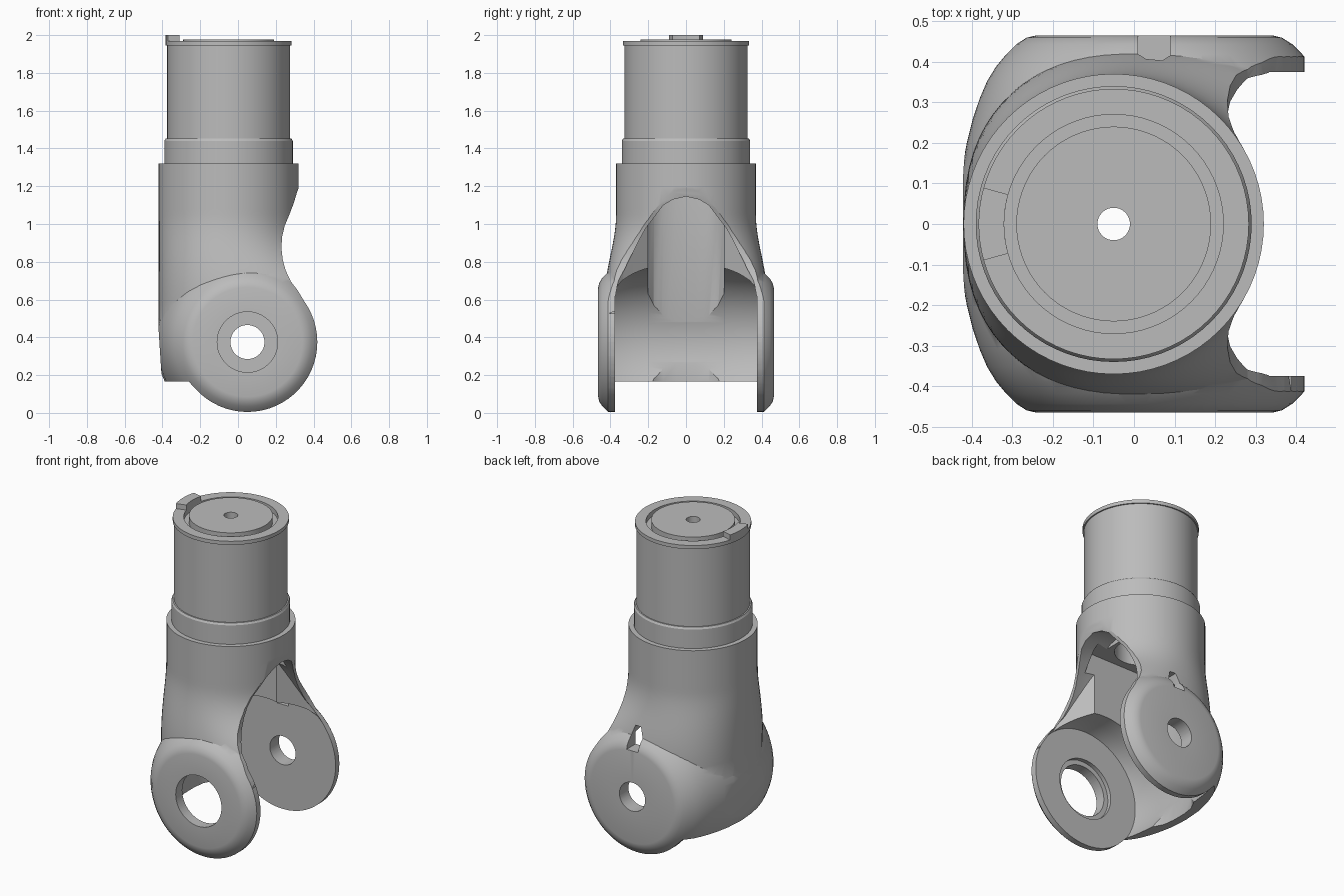
import bpy
import bmesh
import math
from mathutils import Vector

if "Cube" in bpy.data.objects:
    bpy.data.objects.remove(bpy.data.objects["Cube"])

JOINT = Vector((0.05, 0, 0.375))   # pivot axis of the fork, along y
TUBE_X = -0.05                     # vertical axis of the tube

grey = bpy.data.materials.new("plain grey")
grey.use_nodes = True
grey.diffuse_color = (0.5, 0.5, 0.5, 1)
grey.node_tree.nodes["Principled BSDF"].inputs["Base Color"].default_value = (0.5, 0.5, 0.5, 1)


def finish_mesh(name, bm):
    bmesh.ops.remove_doubles(bm, verts=bm.verts, dist=1e-5)
    bmesh.ops.recalc_face_normals(bm, faces=bm.faces)
    mesh = bpy.data.meshes.new(name)
    bm.to_mesh(mesh)
    bm.free()
    obj = bpy.data.objects.new(name, mesh)
    bpy.context.collection.objects.link(obj)
    return obj


def lathe(name, profile, center, axis, closed=False, steps=72):
    """Spin (radius, height) points around the given axis."""
    bm = bmesh.new()
    axis = Vector(axis)
    center = Vector(center)
    verts = [bm.verts.new(center + Vector((r, 0, 0)) + axis * h) for r, h in profile]
    edges = [bm.edges.new(pair) for pair in zip(verts, verts[1:])]
    if closed:
        edges.append(bm.edges.new((verts[-1], verts[0])))
    bmesh.ops.spin(bm, geom=verts + edges, cent=center, axis=axis,
                   angle=math.tau, steps=steps, use_duplicate=False)
    return finish_mesh(name, bm)


def drum(name, half):
    """Lathe on the pivot axis, mirrored front to back; half ends at y = 0."""
    profile = half + [(r, -y) for r, y in reversed(half[:-1])]
    return lathe(name, profile, JOINT, (0, 1, 0), steps=96)


def prism(name, points, offset):
    """Extrude a polygon of 3D points along an offset."""
    bm = bmesh.new()
    face = bm.faces.new([bm.verts.new(p) for p in points])
    moved = bmesh.ops.extrude_face_region(bm, geom=[face], use_keep_orig=True)["geom"]
    bmesh.ops.translate(bm, vec=offset,
                        verts=[g for g in moved if isinstance(g, bmesh.types.BMVert)])
    return finish_mesh(name, bm)


def plan_prism(name, half, z0, z1):
    """Vertical prism from a half plan outline mirrored in y."""
    plan = half + [(x, -y) for x, y in reversed(half)]
    return prism(name, [(x, y, z0) for x, y in plan], (0, 0, z1 - z0))


def cylinder_y(name, radius, y0, y1):
    return lathe(name, [(0, y0), (radius, y0), (radius, y1), (0, y1)], JOINT, (0, 1, 0))


def boolean(target, tool, operation):
    mod = target.modifiers.new("cut", "BOOLEAN")
    mod.solver = "EXACT"
    mod.operation = operation
    mod.object = tool
    bpy.context.view_layer.objects.active = target
    bpy.ops.object.modifier_apply(modifier=mod.name)
    bpy.data.objects.remove(tool)


# Fork body: round at the top, widening smoothly towards the joint
def body_section(z, count=72):
    s = min(max((1.05 - z) / 0.43, 0), 1)
    t = s * s * (3 - 2 * s)
    half_y, power, right = 0.37 + 0.06 * t, 2 + 0.4 * t, 0.32 + 0.2 * t ** 1.7
    cx, half_x = (right - 0.42) / 2, (right + 0.42) / 2
    for i in range(count):
        a = math.tau * i / count
        c, s = math.cos(a), math.sin(a)
        yield (cx + half_x * math.copysign(abs(c) ** (2 / power), c),
               half_y * math.copysign(abs(s) ** (2 / power), s), z)


bm = bmesh.new()
levels = [0.33, 0.47] + [0.6 + 0.03 * i for i in range(17)] + [1.2, 1.32]
rings = [[bm.verts.new(p) for p in body_section(z)] for z in levels]
for a, b in zip(rings, rings[1:]):
    for i in range(len(a)):
        j = (i + 1) % len(a)
        bm.faces.new((a[i], a[j], b[j], b[i]))
bm.faces.new(rings[0])
bm.faces.new(rings[-1])
body = finish_mesh("fork_body", bm)

# Joint drum: flat round cheeks with rims that curve back into the body
boolean(body, drum("joint_drum", [
    (0, 0.465), (0.29, 0.465), (0.315, 0.459), (0.34, 0.443), (0.365, 0.418),
    (0.39, 0.388), (0.412, 0.352), (0.43, 0.31), (0.447, 0.26), (0.462, 0.2),
    (0.477, 0.12), (0.485, 0)]), "UNION")

# Side outline: waist above the joint, round lower end, flat heel
outline = [(-0.421, 1.4), (0.33, 1.4), (0.33, 1.21), (0.313, 1.17), (0.295, 1.11),
           (0.272, 1.05), (0.247, 0.99), (0.233, 0.93), (0.23, 0.87), (0.237, 0.81),
           (0.252, 0.755), (0.28, 0.695), (0.315, 0.65)]
for deg in range(36, -139, -6):
    a = math.radians(deg)
    outline.append((JOINT.x + 0.37 * math.cos(a), JOINT.z + 0.37 * math.sin(a)))
outline += [(-0.26, 0.165), (-0.39, 0.165), (-0.405, 0.2), (-0.421, 0.45)]
boolean(body, prism("outline_cutter", [(x, -0.7, z) for x, z in outline], (0, 1.4, 0)), "INTERSECT")

# Arched opening, flaring between the arms
flare = drum("flare_cutter", [
    (0, 0.374), (0.373, 0.374), (0.4, 0.355), (0.434, 0.325), (0.51, 0.28),
    (0.63, 0.215), (0.7, 0.165), (0.764, 0.12), (0.795, 0.07), (0.812, 0)])
boolean(flare, plan_prism("flare_limit", [
    (0.9, 0.5), (0.34, 0.5), (0.3, 0.375), (0.25, 0.335), (0.2, 0.28), (0.12, 0.19)],
    -0.6, 1.4), "INTERSECT")
boolean(body, flare, "DIFFERENCE")

# Round pocket between the cheeks and the column hollow above it
boolean(body, drum("pocket_cutter", [
    (0, 0.375), (0.374, 0.375), (0.383, 0.34), (0.392, 0.28), (0.4, 0.2), (0.4, 0)]), "DIFFERENCE")
boolean(body, plan_prism("column_cutter", [
    (0.2, 0.2), (-0.26, 0.2), (-0.3, 0.17), (-0.325, 0.12), (-0.335, 0.05)],
    0.1, 1.15), "DIFFERENCE")

# Cable bore, pivot holes, counterbore and slot
bore = lathe("bore_cutter", [(0, 1.1), (0.15, 1.1), (0.15, 1.5), (0, 1.5)], (TUBE_X, 0, 0), (0, 0, 1))
slot = prism("slot_cutter", [(0.01, 0.3, 0.665), (0.09, 0.3, 0.665), (0.09, 0.3, 0.74),
                             (0.07, 0.3, 0.8), (0.03, 0.3, 0.8), (0.01, 0.3, 0.74)], (0, 0.3, 0))
for cutter in (bore, slot,
               cylinder_y("front_hole", 0.16, -0.6, -0.3),
               cylinder_y("front_counterbore", 0.19, -0.4, -0.31),
               cylinder_y("back_hole", 0.09, 0.3, 0.6)):
    boolean(body, cutter, "DIFFERENCE")

# Collar, tube, end rim, groove and end plate
tube = lathe("tube", [
    (0.15, 1.3), (0.34, 1.3), (0.34, 1.44), (0.333, 1.452), (0.325, 1.452),
    (0.325, 1.945), (0.333, 1.945), (0.333, 1.968), (0.27, 1.968), (0.27, 1.935),
    (0.24, 1.935), (0.24, 1.978), (0.04, 1.978), (0.04, 1.9), (0.15, 1.9)],
    (TUBE_X, 0, 0), (0, 0, 1), closed=True)

# Locating tab on the rim
angles = [math.radians(164.4 + 31.2 * i / 8) for i in range(9)]
arc = [(0.333, a) for a in angles] + [(0.27, a) for a in reversed(angles)]
tab = prism("locating_tab",
            [(TUBE_X + r * math.cos(a), r * math.sin(a), 1.96) for r, a in arc], (0, 0, 0.04))

for obj in (body, tube, tab):
    obj.data.materials.clear()
    obj.data.materials.append(grey)
    for poly in obj.data.polygons:
        poly.material_index = 0
    bpy.ops.object.select_all(action="DESELECT")
    obj.select_set(True)
    bpy.context.view_layer.objects.active = obj
    bpy.ops.object.shade_smooth_by_angle(angle=math.radians(30))
